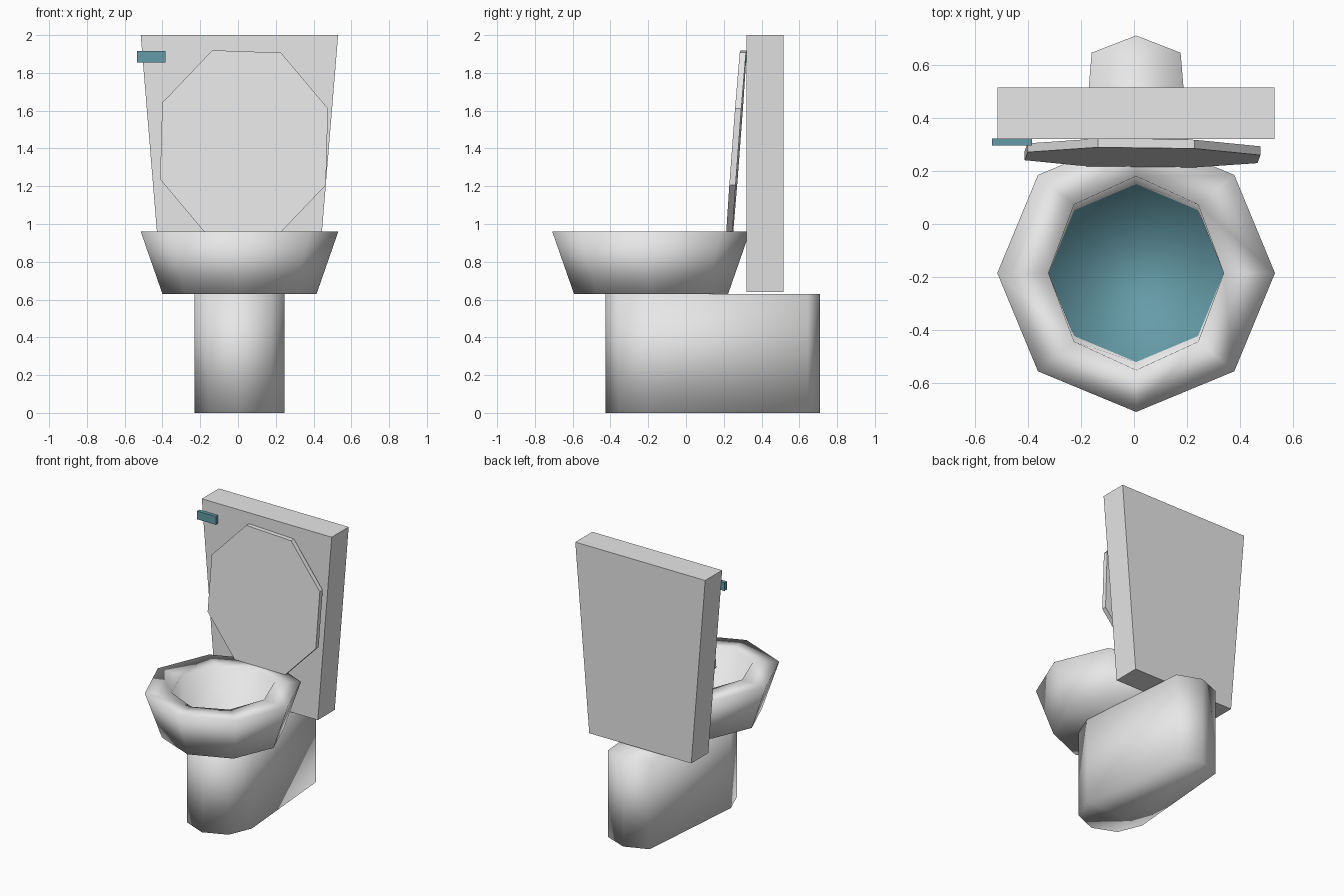
import bpy, bmesh, math

if "Cube" in bpy.data.objects:
    bpy.data.objects.remove(bpy.data.objects["Cube"])


def material(name, rgb):
    m = bpy.data.materials.new(name)
    m.diffuse_color = (*rgb, 1)
    m.use_nodes = True
    m.node_tree.nodes["Principled BSDF"].inputs["Base Color"].default_value = m.diffuse_color
    return m


porcelain = material("porcelain_grey", (0.8, 0.8, 0.8))
teal = material("water_teal", (0.13, 0.33, 0.39))


def ring(rx, ry, z, cx=0.008, cy=-0.185, start=0.0):
    """Horizontal eight-sided ring of points."""
    return [(cx + rx * math.cos(math.radians(start + 45 * i)),
             cy + ry * math.sin(math.radians(start + 45 * i)), z) for i in range(8)]


def loft(name, rings, mats, smooth=False, teal_cap=False):
    """Skin successive rings and cap both ends."""
    bm = bmesh.new()
    loops = [[bm.verts.new(p) for p in r] for r in rings]
    n = len(loops[0])
    for a, b in zip(loops, loops[1:]):
        for i in range(n):
            bm.faces.new((a[i], a[(i + 1) % n], b[(i + 1) % n], b[i]))
    bm.faces.new(loops[0][::-1])
    cap = bm.faces.new(loops[-1])
    if teal_cap:
        cap.material_index = 1
    bmesh.ops.recalc_face_normals(bm, faces=bm.faces[:])
    for f in bm.faces:
        f.smooth = smooth
    me = bpy.data.meshes.new(name)
    bm.to_mesh(me)
    bm.free()
    for m in mats:
        me.materials.append(m)
    ob = bpy.data.objects.new(name, me)
    bpy.context.collection.objects.link(ob)
    return ob


def rect(x0, x1, y0, y1, z):
    return [(x0, y0, z), (x1, y0, z), (x1, y1, z), (x0, y1, z)]


# Bowl: flared outside, flat rim, straight inner wall, water floor
loft("bowl", [ring(0.408, 0.408, 0.63), ring(0.523, 0.523, 0.96),
              ring(0.33, 0.365, 0.96), ring(0.33, 0.335, 0.65)],
     [porcelain, teal], smooth=True, teal_cap=True)


# Pedestal: octagon with its back half pulled rearward
def foot(z):
    pts = ring(0.237, 0.237, z, cy=-0.19)
    back = {1: 0.645, 2: 0.71, 3: 0.645}
    return [(x, back.get(i, y), z) for i, (x, y, z) in enumerate(pts)]


loft("pedestal", [foot(0), foot(0.63)], [porcelain], smooth=True)

# Tank: tapers towards the bottom
loft("tank", [rect(-0.403, 0.418, 0.32, 0.515, 0.64),
              rect(-0.515, 0.53, 0.32, 0.515, 2.0)], [porcelain])

# Flush handle
loft("flush_handle", [rect(-0.535, -0.385, 0.295, 0.322, 1.855),
                      rect(-0.535, -0.385, 0.295, 0.322, 1.915)], [teal])


# Raised lid: upright octagon leaning against the tank
def lid_ring(offset):
    flat = ring(0.475, 0.53, 0, cx=0.032, cy=1.424, start=20.7)
    return [(x, 0.25 + offset + (z - 1.424) * 0.075 - 0.01 * (x - 0.032), z)
            for x, z, _ in flat]


loft("lid", [lid_ring(0), lid_ring(0.033)], [porcelain])
